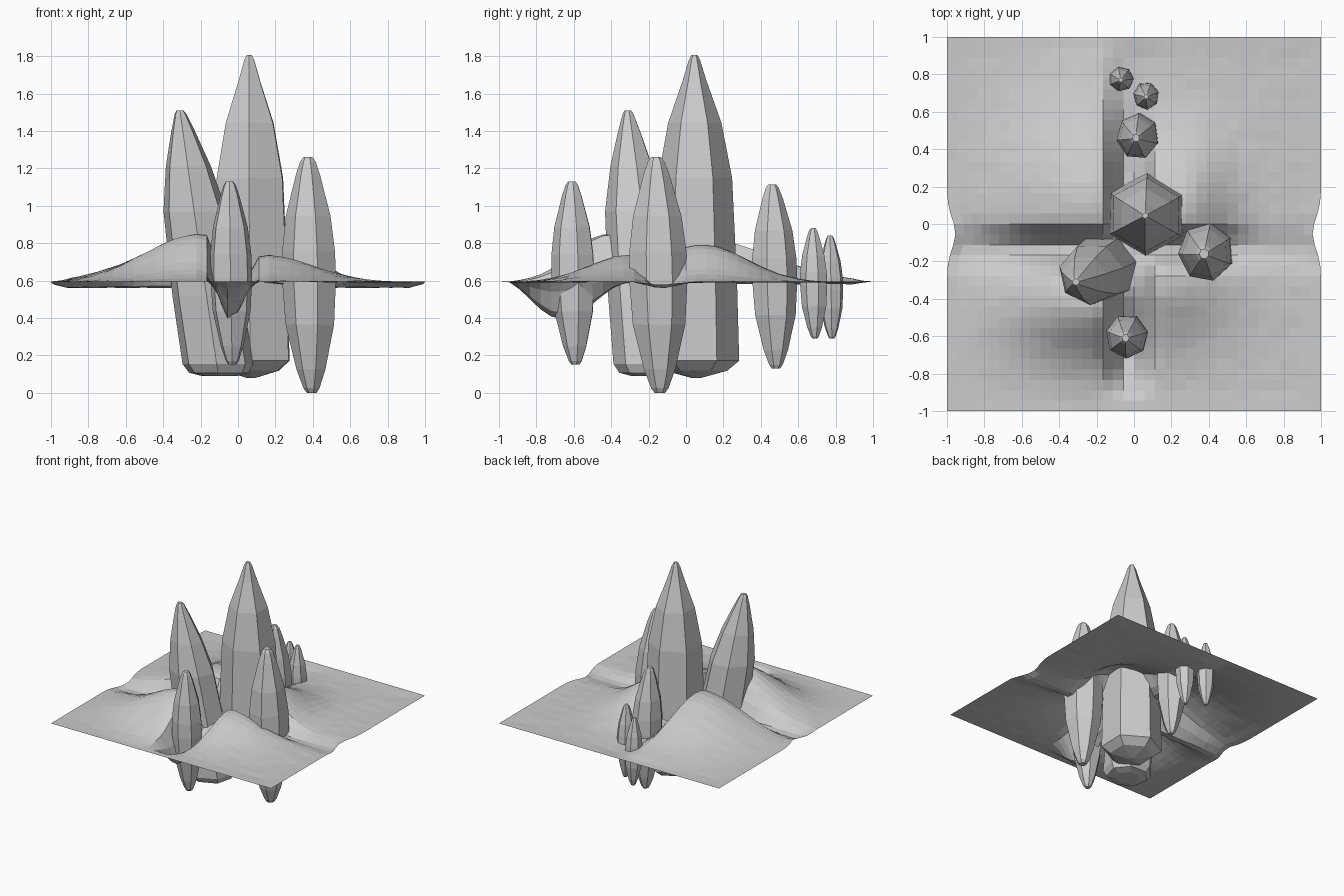
import bpy, bmesh, math, random
from mathutils import Vector

if "Cube" in bpy.data.objects:
    bpy.data.objects.remove(bpy.data.objects["Cube"])

random.seed(4)


def make_object(name, bm):
    bmesh.ops.recalc_face_normals(bm, faces=bm.faces)
    me = bpy.data.meshes.new(name)
    bm.to_mesh(me)
    bm.free()
    ob = bpy.data.objects.new(name, me)
    bpy.context.collection.objects.link(ob)
    return ob


# Faceted crystal: rings of (height fraction, radius fraction) along a leaning axis
def crystal(name, bottom, tip, rx, ry, profile, sides, turn):
    bm = bmesh.new()
    a, b = Vector(bottom), Vector(tip)
    rings = []
    for t, r in profile:
        c = a.lerp(b, t)
        rings.append([bm.verts.new((c.x + rx * r * math.cos(turn + math.tau * i / sides),
                                    c.y + ry * r * math.sin(turn + math.tau * i / sides),
                                    c.z)) for i in range(sides)])
    for lo, hi in zip(rings, rings[1:]):
        for i in range(sides):
            j = (i + 1) % sides
            bm.faces.new((lo[i], lo[j], hi[j], hi[i]))
    bm.faces.new(rings[0][::-1])
    bm.faces.new(rings[-1])
    return make_object(name, bm)


column = [(0, 0.12), (0.022, 0.72), (0.053, 1.0), (0.3, 0.96), (0.62, 0.86),
          (0.79, 0.62), (0.92, 0.28), (0.985, 0.13), (1, 0.07)]
leaning = [(0, 0.5), (0.012, 0.85), (0.045, 1.0), (0.3, 1.0), (0.62, 0.9),
           (0.79, 0.64), (0.92, 0.34), (0.985, 0.17), (1, 0.1)]
spindle = [(0, 0.18), (0.02, 0.3), (0.1, 0.54), (0.29, 0.9), (0.48, 1.0),
           (0.6, 0.98), (0.75, 0.83), (0.92, 0.46), (0.98, 0.29), (1, 0.17)]

crystal("main_crystal", (0.07, 0.055, 0.08), (0.06, 0.045, 1.805), 0.235, 0.23, column, 6, 0.5)
crystal("leaning_crystal", (-0.10, -0.20, 0.09), (-0.31, -0.31, 1.51), 0.193, 0.183, leaning, 7, 0.2)
crystal("right_crystal", (0.395, -0.14, 0.0), (0.375, -0.16, 1.26), 0.15, 0.16, spindle, 7, 0.5)
crystal("front_crystal", (-0.03, -0.59, 0.15), (-0.045, -0.61, 1.13), 0.115, 0.12, spindle, 7, 0.2)
crystal("back_crystal", (0.03, 0.48, 0.13), (0.01, 0.46, 1.115), 0.115, 0.125, spindle, 7, 0.6)
crystal("small_crystal_1", (0.065, 0.69, 0.29), (0.065, 0.68, 0.88), 0.07, 0.075, spindle, 7, 0.3)
crystal("small_crystal_2", (-0.065, 0.78, 0.29), (-0.07, 0.77, 0.84), 0.067, 0.067, spindle, 7, 0.9)


def step(a, b, v):
    t = min(1, max(0, (v - a) / (b - a)))
    return t * t * (3 - 2 * t)


def bell(d, s):
    return math.exp(-0.5 * (d / s) ** 2)


# Mound per quadrant: side x, side y, peak x, peak y, height, spread x, spread to +y, spread to -y
mounds = [(-1, -1, -0.20, -0.42, 0.26, 0.30, 0.22, 0.19),
          (-1, 1, -0.20, 0.10, 0.23, 0.33, 0.36, 0.25),
          (1, -1, 0.13, -0.30, 0.15, 0.27, 0.2, 0.22),
          (1, 1, 0.26, 0.09, 0.20, 0.17, 0.24, 0.3)]


def height(x, y):
    z = 0.59
    for sx, sy, px, py, h, wx, wp, wm in mounds:
        m = step(0.04, 0.15, sx * (x + 0.02)) * step(0.02, 0.13, sy * (y + 0.13))
        outward = max(0, sx * (x - px))
        z += h * m * bell(outward, wx) * bell(y - py, wp if y > py else wm)
    # Deep front crack and the shallow cracks of the cross
    z -= 0.2 * bell(x + 0.04, 0.06) * step(-0.97, -0.68, y) * (1 - step(-0.65, -0.3, y))
    z -= 0.03 * bell(y + 0.13, 0.07) * step(0.1, 0.4, abs(x))
    z -= 0.01 * bell(x - 0.02, 0.08) * step(0.1, 0.3, y)
    edge = step(0, 0.12, 1 - max(abs(x), abs(y)) + (0.06 if abs(y + 0.1) < 0.15 else 0))
    z += random.uniform(-0.002, 0.002)
    return 0.595 + (z - 0.595) * edge


# Cracked ground sheet, with its side edges drawn in at the cross crack
bm = bmesh.new()
bmesh.ops.create_grid(bm, x_segments=36, y_segments=36, size=1)
for v in bm.verts:
    x, y = v.co.x, v.co.y
    v.co.z = height(x, y)
    v.co.x -= math.copysign(0.045, x) * bell(y + 0.05, 0.08) * step(0.7, 1, abs(x))
ground = make_object("cracked_ground", bm)
if ground.data.polygons[0].normal.z < 0:
    ground.data.flip_normals()
